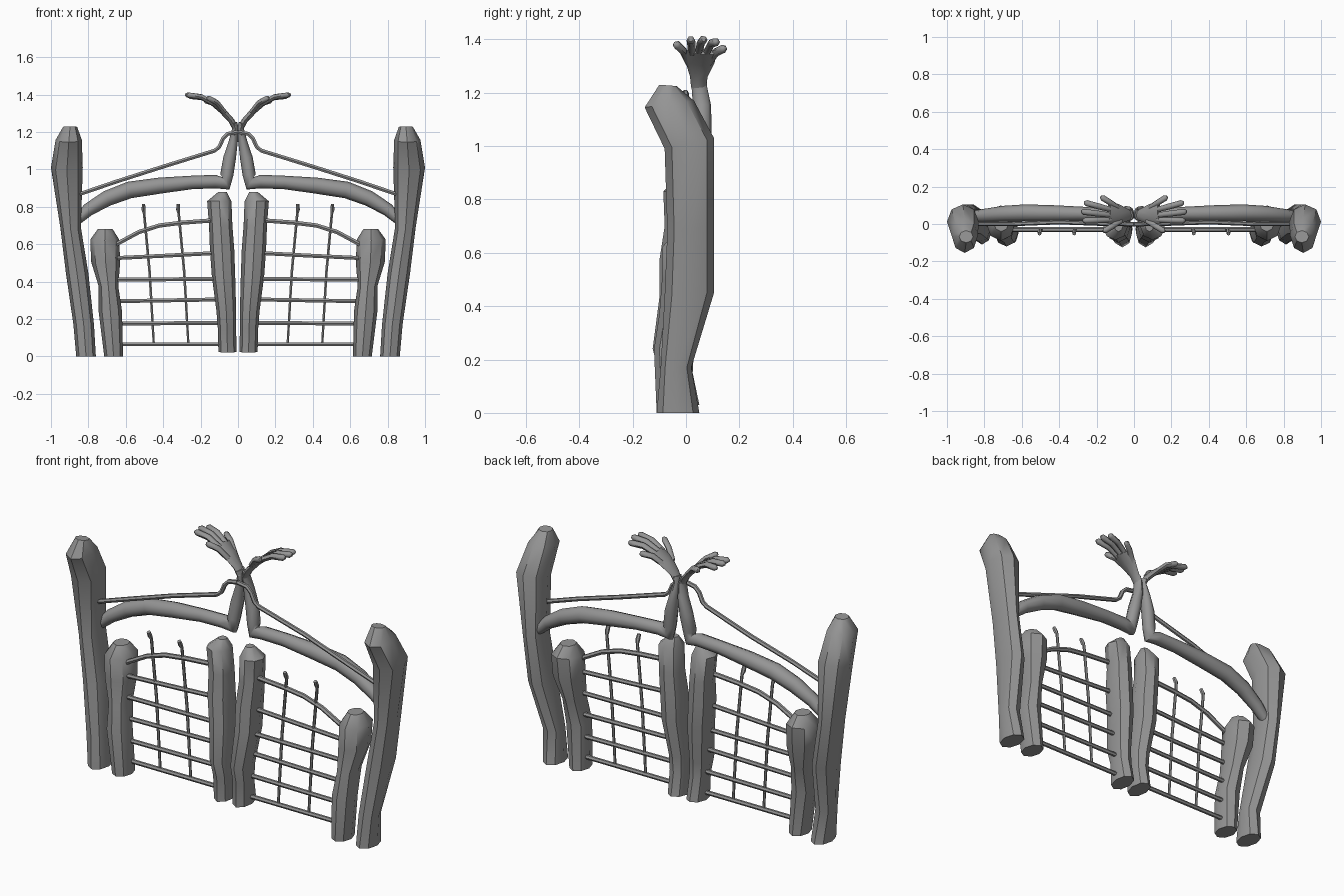
import bpy, bmesh, math
from mathutils import Vector

cube = bpy.data.objects.get("Cube")
if cube:
    bpy.data.objects.remove(cube, do_unlink=True)

# Single stone grey for everything
grey = bpy.data.materials.new("stone_grey")
grey.use_nodes = True
COLOUR = (0.3, 0.3, 0.3, 1)
grey.diffuse_color = COLOUR
grey.node_tree.nodes["Principled BSDF"].inputs["Base Color"].default_value = COLOUR


def skin(name, rings, angle):
    """Join rings of points into a capped, smooth-shaded tube."""
    bm = bmesh.new()
    loops = [[bm.verts.new(p) for p in ring] for ring in rings]
    n = len(loops[0])
    for a, b in zip(loops, loops[1:]):
        for i in range(n):
            j = (i + 1) % n
            bm.faces.new((a[i], a[j], b[j], b[i]))
    bm.faces.new(loops[0])
    bm.faces.new(loops[-1])
    bmesh.ops.recalc_face_normals(bm, faces=bm.faces)
    mesh = bpy.data.meshes.new(name)
    bm.to_mesh(mesh)
    bm.free()
    mesh.materials.append(grey)
    obj = bpy.data.objects.new(name, mesh)
    bpy.context.collection.objects.link(obj)
    bpy.ops.object.select_all(action='DESELECT')
    obj.select_set(True)
    bpy.context.view_layer.objects.active = obj
    bpy.ops.object.shade_smooth_by_angle(angle=math.radians(angle))


def both_sides(name, rings, angle=40):
    for side, s in (("left", 1), ("right", -1)):
        skin(f"{side}_{name}", [[(p[0] * s, p[1], p[2]) for p in r] for r in rings], angle)


def turns(sides):
    return [math.tau * i / sides for i in range(sides)]


def post(name, sections, sides=8):
    """Sections: x min, x max, y front, y back, z front, z back."""
    rings = []
    for x0, x1, y0, y1, z0, z1 in sections:
        ring = []
        for t in turns(sides):
            f = (1 + math.sin(t)) / 2
            ring.append(((x0 + x1) / 2 + (x1 - x0) / 2 * math.cos(t),
                         y0 + (y1 - y0) * f, z0 + (z1 - z0) * f))
        rings.append(ring)
    both_sides(name, rings)


def sweep(path, sides):
    """Rings along a path of x, y, z, radius along y, radius across."""
    pts = [Vector(p[:3]) for p in path]
    rings = []
    for i, p in enumerate(path):
        t = (pts[min(i + 1, len(pts) - 1)] - pts[max(i - 1, 0)]).normalized()
        across = t.cross(Vector((0, 1, 0))).normalized()
        along = across.cross(t)
        rings.append([pts[i] + along * p[3] * math.cos(a) + across * p[4] * math.sin(a)
                      for a in turns(sides)])
    return rings


def rod(name, points, r, sides=6):
    both_sides(name, sweep([(*p, r, r) for p in points], sides))


# Tall outer posts with heads leaning forward
post("outer_post", [
    (.76, .865, -.11, .05, 0, 0),
    (.77, .88, -.095, .02, .17, .17),
    (.80, .92, -.08, .105, .44, .45),
    (.84, .95, -.07, .105, .68, .70),
    (.83, 1.0, -.08, .105, .99, 1.03),
    (.835, .975, -.155, .03, 1.145, 1.17),
    (.86, .935, -.10, -.035, 1.23, 1.225)])

# Short gate posts beside them
post("gate_outer_post", [
    (.615, .715, -.11, .03, 0, 0),
    (.62, .745, -.12, .02, .24, .24),
    (.64, .745, -.10, .05, .37, .38),
    (.63, .785, -.09, .09, .50, .51),
    (.635, .79, -.09, .10, .62, .63),
    (.67, .75, -.04, .05, .68, .68)])

# Gate posts meeting in the middle
post("gate_inner_post", [
    (.008, .105, -.10, .05, .02, .03),
    (.01, .108, -.10, .025, .15, .15),
    (.01, .115, -.125, .03, .24, .24),
    (.015, .14, -.10, .06, .43, .43),
    (.02, .15, -.10, .06, .57, .57),
    (.03, .155, -.08, .06, .70, .70),
    (.035, .165, -.085, .05, .83, .83),
    (.06, .105, -.04, .01, .88, .88)])

# Gate crossbars
for k, (z_in, z_out) in enumerate([(.065, .065), (.18, .175), (.305, .295), (.415, .41), (.555, .525)]):
    rod(f"gate_bar_{k + 1}", [(.08, -.03, z_in), (.36, -.03, (z_in + z_out) / 2), (.67, -.03, z_out)], .012)
rod("gate_arch", [(.1, -.03, .73), (.3, -.03, .715), (.42, -.03, .70), (.53, -.03, .665), (.66, -.03, .595)], .013)

# Upright twigs with knobbed tips
for k, (x_top, x_low) in enumerate([(.32, .265), (.505, .45)]):
    twig = [(x_low, -.03, .06, .007, .007), ((x_top + x_low) / 2 - .005, -.03, .45, .008, .008),
            (x_top - .003, -.032, .765, .008, .008), (x_top, -.04, .785, .012, .012),
            (x_top, -.052, .812, .01, .01)]
    both_sides(f"gate_twig_{k + 1}", sweep(twig, 6))

# Arms reaching from the outer posts, bent at the elbow
both_sides("arm", sweep([
    (.87, .04, .72, .03, .025), (.80, .045, .785, .036, .035), (.70, .055, .845, .042, .042),
    (.58, .06, .89, .045, .045), (.42, .058, .913, .042, .043), (.25, .055, .93, .036, .036),
    (.12, .05, .935, .036, .036), (.065, .05, .925, .034, .038), (.06, .052, .97, .034, .035),
    (.045, .06, 1.06, .036, .034), (.025, .06, 1.15, .034, .024), (.014, .05, 1.22, .029, .017),
    (.02, .047, 1.25, .03, .016)], 8), 60)

# Open hands: flattened palm and five fingers each
both_sides("palm", sweep([
    (.014, .047, 1.22, .028, .016), (.035, .048, 1.26, .033, .016),
    (.085, .052, 1.315, .055, .017), (.135, .06, 1.355, .058, .015)], 8), 60)
for k, (base, tip) in enumerate([
        ((.07, .015, 1.305), (.155, -.035, 1.38)),
        ((.125, .022, 1.348), (.262, .018, 1.397)),
        ((.13, .048, 1.352), (.27, .065, 1.398)),
        ((.128, .078, 1.35), (.255, .112, 1.39)),
        ((.08, .085, 1.31), (.168, .14, 1.365))]):
    b, t = Vector(base), Vector(tip)
    bend = b.lerp(t, .5) + Vector((0, 0, .014))
    nail = t + (t - bend).normalized() * .012
    finger = [(*b, .014, .014), (*bend, .016, .016), (*t, .016, .016), (*nail, .008, .008)]
    both_sides(f"finger_{k + 1}", sweep(finger, 6), 60)

# Vine strung between the outer posts and over the wrists
rod("vine", [(.87, .0, .86), (.65, .0, .935), (.4, .01, 1.015), (.125, .0, 1.1),
             (.1, .0, 1.12), (.08, .0, 1.165), (.055, .0, 1.19), (0, -.002, 1.2)], .012)
